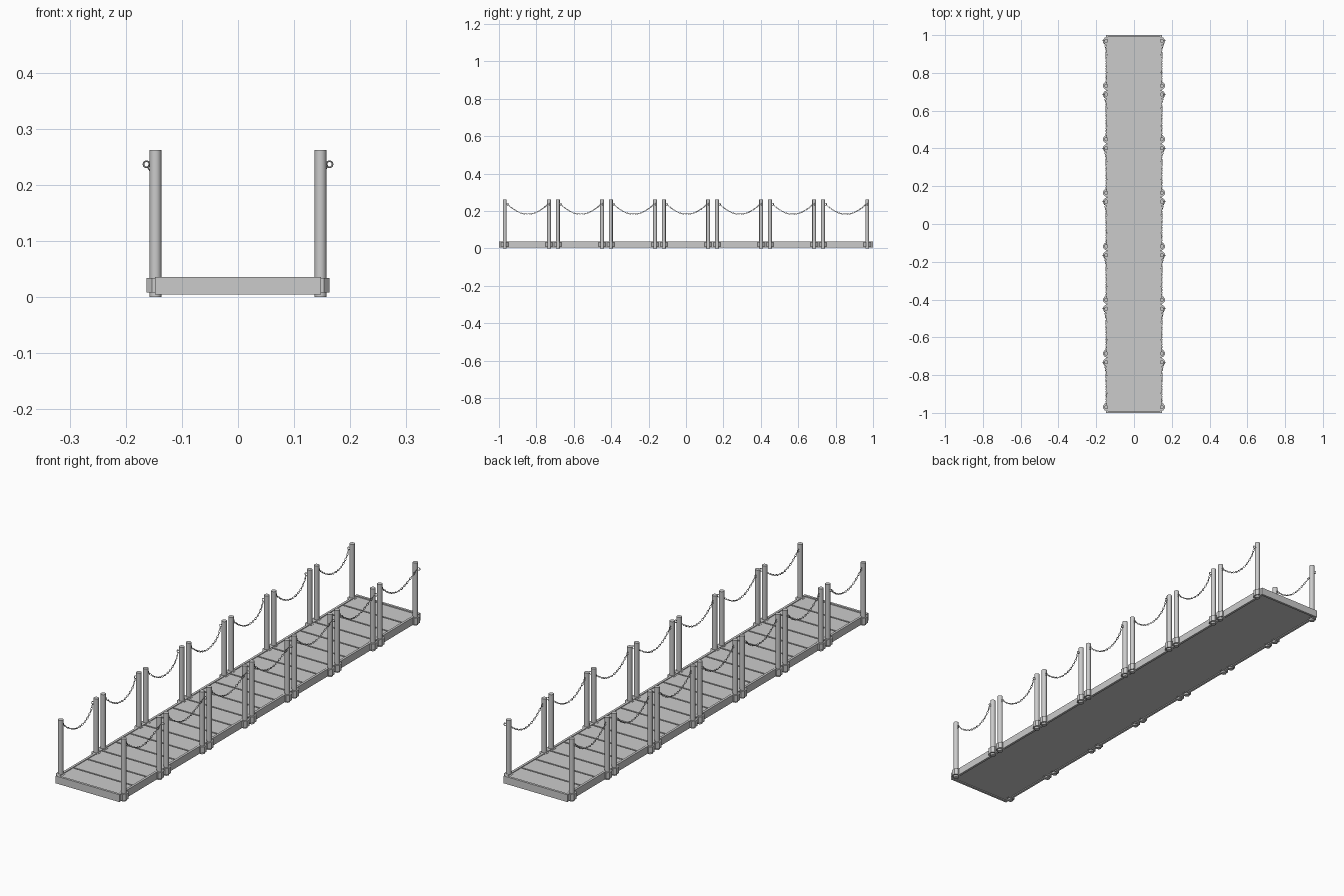
import bpy, bmesh, math
from mathutils import Matrix, Vector

if "Cube" in bpy.data.objects:
    bpy.data.objects.remove(bpy.data.objects["Cube"])

grey = bpy.data.materials.new("grey")
grey.diffuse_color = (0.6, 0.6, 0.6, 1)
grey.use_nodes = True
grey.node_tree.nodes["Principled BSDF"].inputs["Base Color"].default_value = grey.diffuse_color

BAYS, PITCH, SPAN, START = 7, 0.2835, 0.237, -0.969
POST_X, RING_Z = 0.147, 0.237


def finish(name, bm, smooth=False):
    bmesh.ops.recalc_face_normals(bm, faces=bm.faces)
    mesh = bpy.data.meshes.new(name)
    bm.to_mesh(mesh)
    bm.free()
    mesh.materials.append(grey)
    ob = bpy.data.objects.new(name, mesh)
    bpy.context.collection.objects.link(ob)
    if smooth:
        bpy.ops.object.select_all(action='DESELECT')
        ob.select_set(True)
        bpy.context.view_layer.objects.active = ob
        bpy.ops.object.shade_smooth_by_angle(angle=math.radians(40))
    return ob


def box(bm, lo, hi):
    lo, hi = Vector(lo), Vector(hi)
    size = Matrix.Diagonal((*(hi - lo), 1))
    bmesh.ops.create_cube(bm, size=1, matrix=Matrix.Translation((lo + hi) / 2) @ size)


def cylinder(bm, x, y, z0, z1, r, sides, turn=0.0, stretch=1.0):
    m = (Matrix.Translation((x, y, (z0 + z1) / 2)) @ Matrix.Diagonal((1, stretch, 1, 1))
         @ Matrix.Rotation(turn, 4, 'Z'))
    bmesh.ops.create_cone(bm, cap_ends=True, segments=sides, radius1=r, radius2=r,
                          depth=z1 - z0, matrix=m)


def ring(bm, m, a, b, wire, n=10, k=5):
    # oval wire ring in the local xy plane
    grid = []
    for i in range(n):
        u = 2 * math.pi * i / n
        row = []
        for j in range(k):
            v = 2 * math.pi * j / k
            p = Vector(((a + wire * math.cos(v)) * math.cos(u),
                        (b + wire * math.cos(v)) * math.sin(u), wire * math.sin(v)))
            row.append(bm.verts.new(m @ p))
        grid.append(row)
    for i in range(n):
        for j in range(k):
            i2, j2 = (i + 1) % n, (j + 1) % k
            bm.faces.new((grid[i][j], grid[i2][j], grid[i2][j2], grid[i][j2]))


# Walkway frame: side beams and end beams
bm = bmesh.new()
for s in (-1, 1):
    box(bm, (min(s * 0.148, s * 0.138), -1, 0.005), (max(s * 0.148, s * 0.138), 1, 0.036))
    box(bm, (-0.138, min(s, s * 0.99), 0.005), (0.138, max(s, s * 0.99), 0.036))
finish("walkway_frame", bm)

# Closed underside
bm = bmesh.new()
box(bm, (-0.138, -0.99, 0.009), (0.138, 0.99, 0.027))
finish("walkway_floor", bm)

# Planks across the deck
bm = bmesh.new()
COUNT = 21
step = 1.98 / COUNT
for i in range(COUNT):
    y = -0.99 + i * step
    box(bm, (-0.138, y + 0.003, 0.026), (0.138, y + step - 0.003, 0.033))
finish("deck_planks", bm)

# Posts with their sockets, in pairs where bays meet
posts, sockets, rings, chains = (bmesh.new() for _ in range(4))
for s in (-1, 1):
    for bay in range(BAYS):
        y0 = START + bay * PITCH
        y1 = y0 + SPAN
        for y in (y0, y1):
            cylinder(posts, s * POST_X, y, 0, 0.262, 0.0105, 16)
            cylinder(sockets, s * POST_X, y, 0.008, 0.034, 0.0172, 8, math.pi / 8, 1.2)

        # Eye rings: one facing along the bay, one facing outward
        ring(rings, Matrix.Translation((s * POST_X, y0 + 0.014, RING_Z))
             @ Matrix.Rotation(math.pi / 2, 4, 'Y'), 0.0055, 0.0055, 0.0015, 14, 6)
        ring(rings, Matrix.Translation((s * 0.163, y1, RING_Z))
             @ Matrix.Rotation(math.pi / 2, 4, 'X'), 0.0055, 0.0055, 0.0015, 14, 6)

        # Sagging chain of alternating links
        def point(t):
            return Vector((s * (POST_X + 0.012 * t ** 8),
                           y0 + 0.017 + t * (SPAN - 0.025),
                           RING_Z - 0.002 - 0.052 * 4 * t * (1 - t)))
        LINKS = 24
        for i in range(LINKS):
            a, b = point(i / LINKS), point((i + 1) / LINKS)
            d = b - a
            m = (Matrix.Translation((a + b) / 2) @ d.to_track_quat('X', 'Z').to_matrix().to_4x4()
                 @ Matrix.Rotation(math.pi / 4 + (i % 2) * math.pi / 2, 4, 'X'))
            ring(chains, m, d.length / 2 + 0.0012, 0.0031, 0.0011, 8, 4)

finish("railing_posts", posts, True)
finish("post_sockets", sockets)
finish("eye_rings", rings, True)
finish("railing_chains", chains, True)
